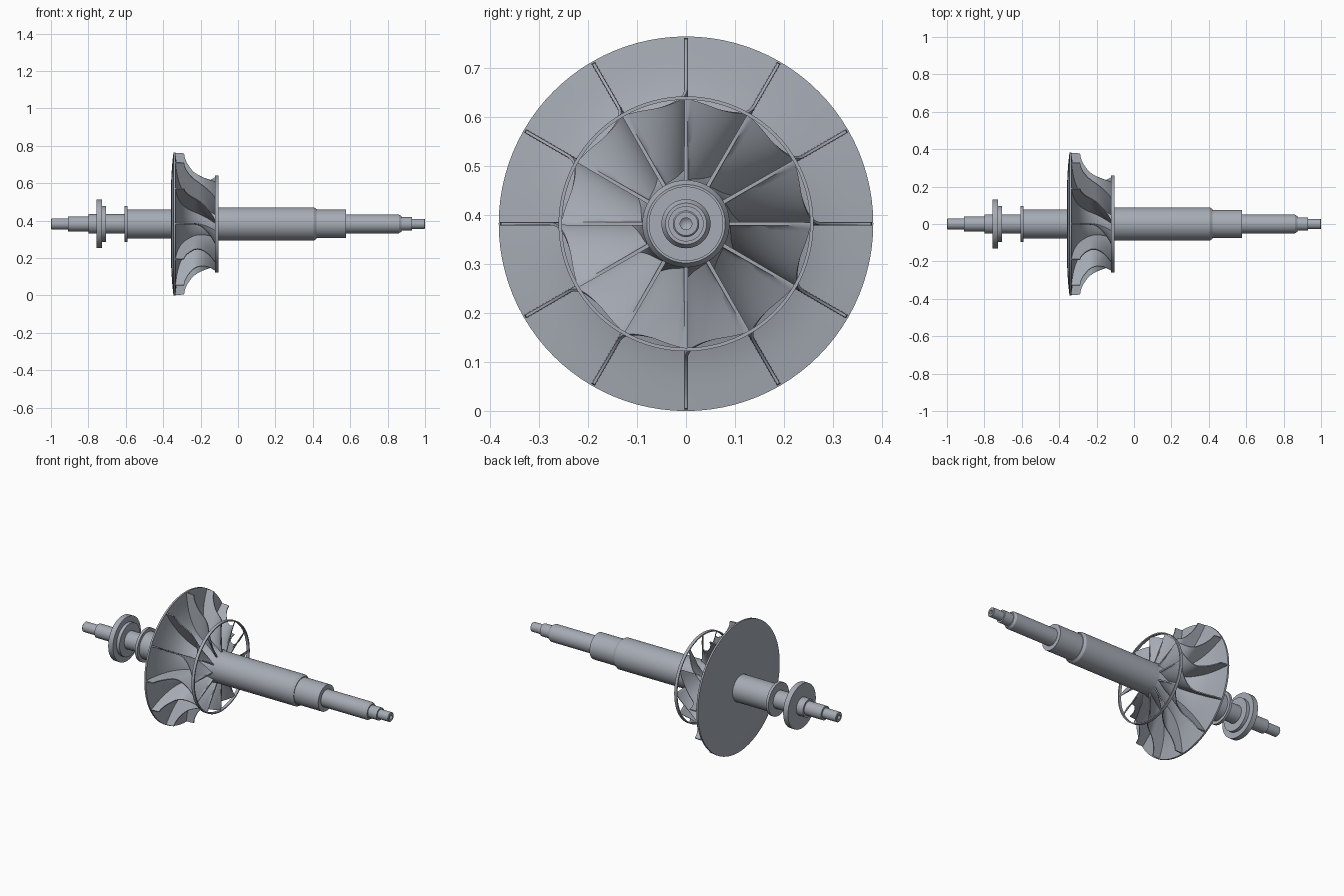
import bpy, bmesh, math
from mathutils import Vector

if "Cube" in bpy.data.objects:
    bpy.data.objects.remove(bpy.data.objects["Cube"])

AXIS_Z = 0.382
BLADES = 12

# dark blue-grey steel
steel = bpy.data.materials.new("steel")
steel.diffuse_color = (0.38, 0.41, 0.46, 1)
steel.use_nodes = True
steel.node_tree.nodes["Principled BSDF"].inputs["Base Color"].default_value = steel.diffuse_color


def finish(name, bm, angle=30):
    bmesh.ops.recalc_face_normals(bm, faces=bm.faces)
    mesh = bpy.data.meshes.new(name)
    bm.to_mesh(mesh)
    bm.free()
    mesh.materials.append(steel)
    ob = bpy.data.objects.new(name, mesh)
    bpy.context.collection.objects.link(ob)
    ob.location.z = AXIS_Z
    bpy.ops.object.select_all(action='DESELECT')
    ob.select_set(True)
    bpy.context.view_layer.objects.active = ob
    bpy.ops.object.shade_smooth_by_angle(angle=math.radians(angle))
    return ob


def polar(x, r, a):
    return Vector((x, r * math.cos(a), r * math.sin(a)))


def lathe(name, profile, closed=False, seg=96):
    """Revolve (x, radius) points about the x axis; radius 0 makes a pole."""
    bm = bmesh.new()
    rings = []
    for x, r in profile:
        n = 1 if r == 0 else seg
        rings.append([bm.verts.new(polar(x, r, math.tau * i / seg)) for i in range(n)])
    pairs = list(zip(rings, rings[1:]))
    if closed:
        pairs.append((rings[-1], rings[0]))
    for a, b in pairs:
        for i in range(seg):
            j = (i + 1) % seg
            if len(a) == 1:
                bm.faces.new((a[0], b[i], b[j]))
            elif len(b) == 1:
                bm.faces.new((a[i], a[j], b[0]))
            else:
                bm.faces.new((a[i], a[j], b[j], b[i]))
    return finish(name, bm)


def curve_at(pts, u):
    """Catmull-Rom point on a 2D profile, u in 0..1."""
    n = len(pts) - 1
    k = min(int(u * n), n - 1)
    t = u * n - k
    p = [Vector(pts[max(0, min(n, k + d))]) for d in (-1, 0, 1, 2)]
    return 0.5 * (2 * p[1] + (p[2] - p[0]) * t
                  + (2 * p[0] - 5 * p[1] + 4 * p[2] - p[3]) * t * t
                  + (3 * p[1] - p[0] - 3 * p[2] + p[3]) * t ** 3)


# stepped shaft with collars and centre-drilled ends
lathe("shaft", [
    (-0.97, 0), (-0.98, 0.012), (-1, 0.012), (-1, 0.026), (-0.997, 0.029), (-0.91, 0.029),
    (-0.91, 0.04), (-0.80, 0.04), (-0.80, 0.052), (-0.757, 0.052),
    (-0.757, 0.13), (-0.726, 0.13), (-0.726, 0.096), (-0.707, 0.096), (-0.707, 0.052),
    (-0.606, 0.052), (-0.606, 0.096), (-0.59, 0.096), (-0.59, 0.078),
    (-0.30, 0.078), (-0.30, 0.07), (-0.12, 0.07), (-0.12, 0.089), (0.405, 0.089),
    (0.42, 0.08), (0.42, 0.076), (0.577, 0.076), (0.577, 0.05), (0.86, 0.05),
    (0.873, 0.042), (0.873, 0.036), (0.93, 0.036), (0.93, 0.027), (0.997, 0.027),
    (1, 0.024), (1, 0.012), (0.97, 0.012), (0.96, 0)])

# impeller hub: flared front face, slightly dished back plate
hub = [(-0.105, 0.089), (-0.16, 0.099), (-0.215, 0.122), (-0.262, 0.16),
       (-0.298, 0.215), (-0.322, 0.29), (-0.335, 0.382)]
front = [tuple(curve_at(hub, i / 30)) for i in range(31)]
lathe("impeller_hub", front + [(-0.345, 0.382), (-0.351, 0.33), (-0.356, 0.26),
                               (-0.359, 0.18), (-0.359, 0.07), (-0.105, 0.07)], closed=True)

# inlet ring joining the blade tips
lathe("inlet_ring", [(-0.122, 0.253), (-0.105, 0.253), (-0.105, 0.26), (-0.122, 0.26)], closed=True)

# blade of radial lines: turns 30 degrees near the inlet, straight towards the rim
tip = [(-0.112, 0.254), (-0.15, 0.243), (-0.192, 0.252), (-0.235, 0.277),
       (-0.266, 0.315), (-0.283, 0.35), (-0.288, 0.377)]
NU, NV = 42, 10
bm = bmesh.new()
sides = []
for sign in (-1, 1):
    grid = []
    for i in range(NU + 1):
        u = i / NU
        lo, hi = curve_at(hub, u), curve_at(tip, u)
        lo += (lo - hi).normalized() * 0.004
        row = []
        for j in range(NV + 1):
            v = j / NV
            x, r = lo.lerp(hi, v)
            r = min(r, 0.379)
            wrap = math.radians(30) * min(1, max(0, (x + 0.237) / 0.125)) ** 2
            half = 0.003 + 0.001 * (1 - v)
            row.append(bm.verts.new(polar(x, r, wrap + sign * half / r)))
        grid.append(row)
    sides.append(grid)
for g in sides:
    for i in range(NU):
        for j in range(NV):
            bm.faces.new((g[i][j], g[i + 1][j], g[i + 1][j + 1], g[i][j + 1]))


def border(g):
    return ([g[i][0] for i in range(NU)] + [g[NU][j] for j in range(NV)]
            + [g[i][NV] for i in range(NU, 0, -1)] + [g[0][j] for j in range(NV, 0, -1)])


a, b = border(sides[0]), border(sides[1])
for k in range(len(a)):
    m = (k + 1) % len(a)
    bm.faces.new((a[k], a[m], b[m], b[k]))
blade = finish("blade_01", bm, 40)

# remaining blades around the hub
for k in range(1, BLADES):
    copy = blade.copy()
    copy.name = f"blade_{k + 1:02d}"
    copy.rotation_euler.x = math.tau * k / BLADES
    bpy.context.collection.objects.link(copy)
